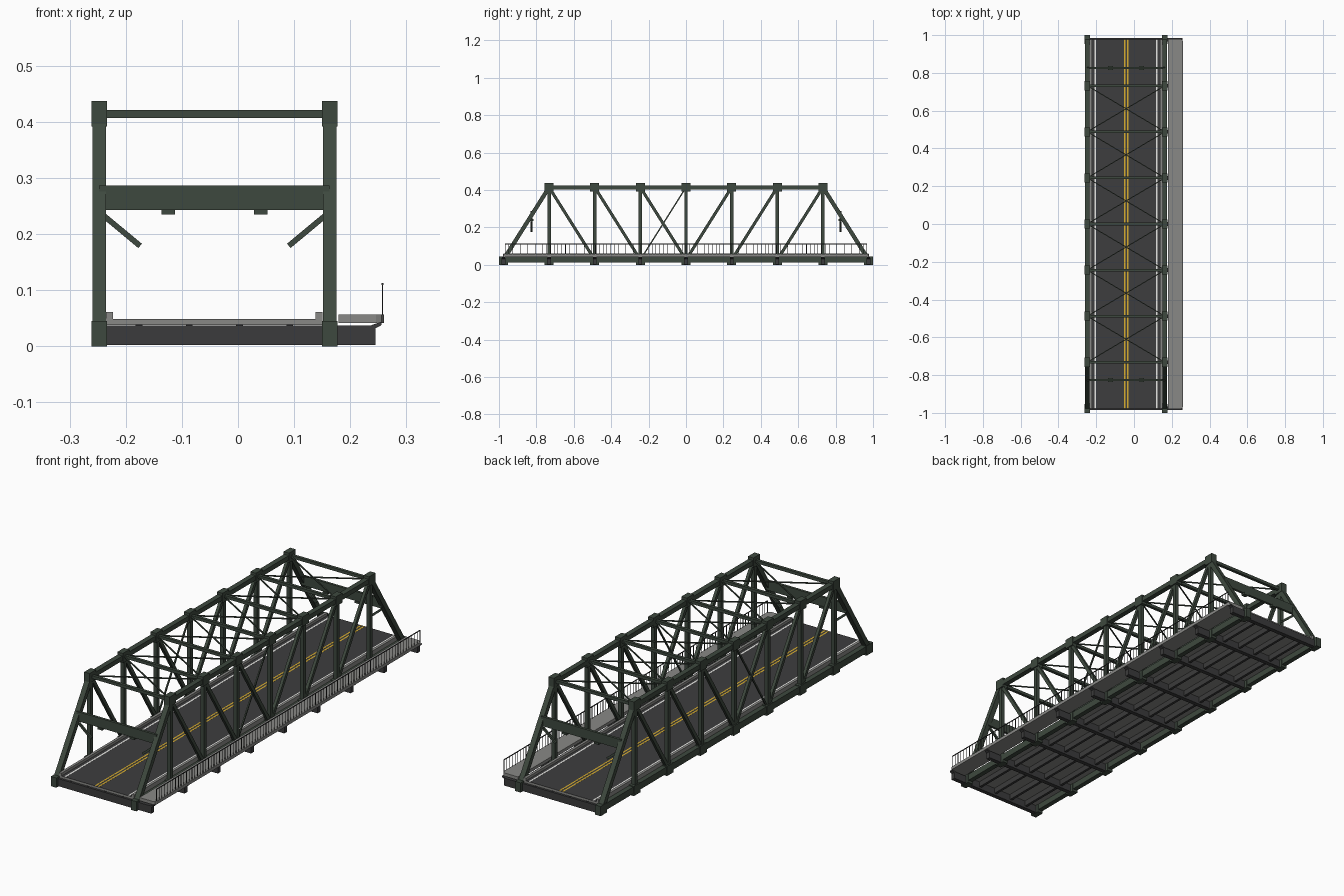
import bpy, bmesh
from mathutils import Vector, Matrix

if "Cube" in bpy.data.objects:
    bpy.data.objects.remove(bpy.data.objects["Cube"])

def mat(name, r, g, b):
    m = bpy.data.materials.new(name)
    m.diffuse_color = (r, g, b, 1)
    m.use_nodes = True
    m.node_tree.nodes["Principled BSDF"].inputs["Base Color"].default_value = m.diffuse_color
    return m

GREEN = mat("truss green", .048, .066, .049)
STEEL = mat("dark steel", .044, .044, .045)
ASPHALT = mat("asphalt", .048, .048, .049)
CONCRETE = mat("concrete grey", .25, .25, .24)
YELLOW = mat("lane yellow", .68, .42, .03)
WHITE = mat("line white", .8, .8, .78)

class Part:
    """Collects boxes and bars into one mesh object."""
    def __init__(self):
        self.bm = bmesh.new()

    def box(self, x0, x1, y0, y1, z0, z1):
        m = Matrix.Translation(((x0 + x1) / 2, (y0 + y1) / 2, (z0 + z1) / 2)) @ \
            Matrix.Diagonal((x1 - x0, y1 - y0, z1 - z0, 1))
        bmesh.ops.create_cube(self.bm, size=1, matrix=m)

    def bar(self, a, b, w, h, side):
        """Rectangular bar from a to b; w is measured along the side direction."""
        a, b = Vector(a), Vector(b)
        d, s = (b - a).normalized(), Vector(side)
        s = (s - d * s.dot(d)).normalized()
        n = d.cross(s)
        r = Matrix((s, n, d)).transposed().to_4x4()
        m = Matrix.Translation((a + b) / 2) @ r @ Matrix.Diagonal((w, h, (b - a).length, 1))
        bmesh.ops.create_cube(self.bm, size=1, matrix=m)

    def prism(self, pts, axis_y0, axis_y1):
        """Extrude an xz profile along y."""
        f = self.bm.faces.new([self.bm.verts.new((x, axis_y0, z)) for x, z in pts])
        g = bmesh.ops.extrude_face_region(self.bm, geom=[f])["geom"]
        vs = [v for v in g if isinstance(v, bmesh.types.BMVert)]
        bmesh.ops.translate(self.bm, verts=vs, vec=(0, axis_y1 - axis_y0, 0))

    def done(self, name, material):
        bmesh.ops.recalc_face_normals(self.bm, faces=self.bm.faces)
        me = bpy.data.meshes.new(name)
        self.bm.to_mesh(me)
        self.bm.free()
        me.materials.append(material)
        ob = bpy.data.objects.new(name, me)
        bpy.context.collection.objects.link(ob)
        return ob

XL, XR = -.2475, .1635             # truss planes
XC = (XL + XR) / 2                 # road centre
P, ZB, ZT = .244, .0265, .414      # panel length, chord heights
bottom = [i * P for i in range(-4, 5)]
top = bottom[1:-1]
X = (1, 0, 0)

# Main trusses
for side, x in (("left", XL), ("right", XR)):
    p = Part()
    p.box(x - .0115, x + .0115, -4 * P, 4 * P, .011, .042)
    p.box(x - .012, x + .012, -3 * P, 3 * P, .403, .425)
    p.done(side + "_chords", GREEN)

    p = Part()
    for s in (-1, 1):
        p.bar((x, s * 4 * P, ZB), (x, s * 3 * P, ZT), .0245, .022, X)
    p.done(side + "_end_posts", GREEN)

    p = Part()
    for y in top:
        p.box(x - .009, x + .009, y - .009, y + .009, ZB, ZT)
    for s in (-1, 1):
        for i in (1, 2, 3):
            p.bar((x, s * i * P, ZT), (x, s * (i - 1) * P, ZB), .014, .016, X)
    p.bar((x, 0, ZT), (x, -P, ZB), .006, .007, X)
    p.done(side + "_web_members", GREEN)

    p = Part()
    for y in bottom:
        p.box(x - .014, x + .014, y - .024, y + .024, 0, .045)
    for y in top:
        p.box(x - .014, x + .014, y - .024, y + .024, .392, .437)
    p.done(side + "_gussets", GREEN)

# Overhead struts and cross bracing
p = Part()
for y in top:
    p.box(XL, XR, y - .007, y + .007, .407, .421)
p.done("top_struts", GREEN)
p = Part()
for y in top[:-1]:
    p.bar((XL, y, ZT), (XR, y + P, ZT), .005, .005, (0, 0, 1))
    p.bar((XR, y, ZT), (XL, y + P, ZT), .005, .005, (0, 0, 1))
p.done("top_cross_bracing", GREEN)

# Portal frames with knee braces and small hanging blocks
p, q = Part(), Part()
for s in (-1, 1):
    y = s * .826
    p.box(XL, XR, y - .006, y + .006, .243, .287)
    for x, d in ((XL, 1), (XR, -1)):
        p.bar((x + d * .008, y, .233), (x + d * .073, y, .179), .009, .010, (0, 1, 0))
    for x in (XC - .0825, XC + .0825):
        q.box(x - .012, x + .012, y - .010, y + .010, .235, .244)
p.done("portal_frames", GREEN)
q.done("portal_blocks", GREEN)

# Floor beams cantilevered under the walkway, and stringers
p = Part()
for y in bottom:
    p.box(XL, .245, y - .010, y + .010, .002, .037)
    p.prism([(.236, .030), (.245, .032), (.256, .038), (.256, .044), (.236, .037)],
            y - .009, y + .009)
p.done("floor_beams", STEEL)
p = Part()
for k in (-1.5, -.5, .5, 1.5):
    x = XC + k * .0895
    p.box(x - .006, x + .006, -.978, .978, .012, .0395)
p.done("stringers", STEEL)

# Road deck, curbs and surface
p = Part()
p.box(-.2355, .1505, -.977, .977, .038, .0482)
p.done("deck_slab", CONCRETE)
p = Part()
p.box(-.2355, -.223, -.977, .977, .047, .061)
p.box(.138, .1505, -.977, .977, .047, .061)
p.done("curbs", CONCRETE)
p = Part()
p.box(-.223, .138, -.977, .977, .048, .0486)
p.done("road_surface", ASPHALT)

# Painted lines
p = Part()
for x in (XC - .008, XC + .008):
    p.box(x - .0037, x + .0037, -.976, .976, .0484, .0489)
p.done("centre_lines", YELLOW)
p = Part()
for x in (XC - .1635, XC + .1635):
    p.box(x - .004, x + .004, -.976, .976, .0484, .0489)
p.done("edge_lines", WHITE)

# Walkway with clipped outer corners
p = Part()
p.box(.179, .260, -.979, .979, .042, .057)
corners = [e for e in p.bm.edges if all(v.co.x > .25 for v in e.verts)
           and abs(e.verts[0].co.y - e.verts[1].co.y) < .01]
bmesh.ops.bevel(p.bm, geom=corners, offset=.014, segments=2, profile=.5, affect='EDGES')
p.done("walkway_slab", CONCRETE)

# Railing: thin balusters under a slim handrail
p = Part()
x, n = .2575, 96
p.box(x - .0018, x + .0018, -.968, .968, .1095, .1125)
for i in range(n + 1):
    y = -.967 + 1.934 * i / n
    w = .0018 if i % 8 == 0 else .0009
    p.box(x - .001, x + .001, y - w, y + w, .056, .110)
p.done("walkway_railing", STEEL)
